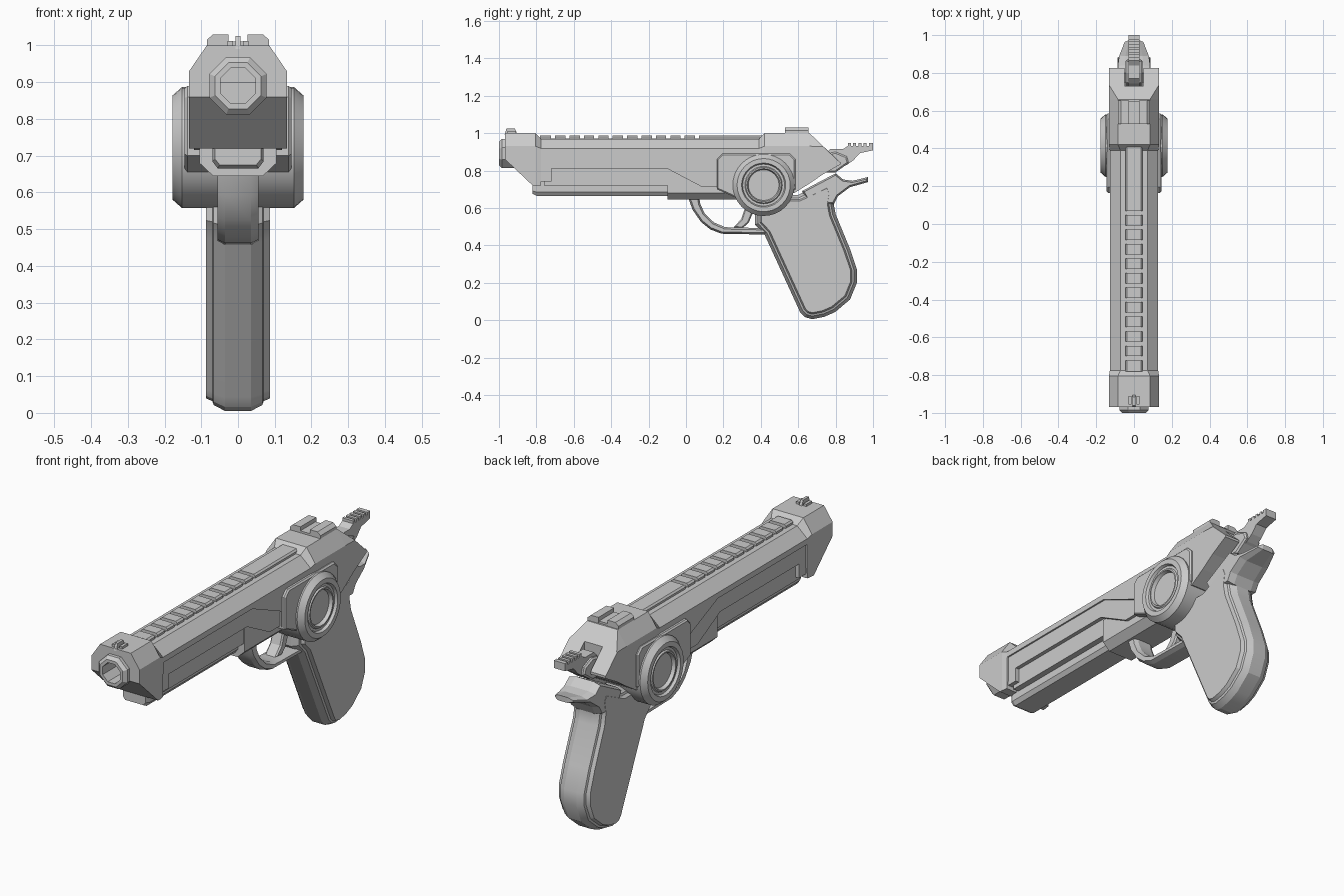
import bpy, bmesh, math
from mathutils import Vector

if "Cube" in bpy.data.objects:
    bpy.data.objects.remove(bpy.data.objects["Cube"])


def finish(name, rings, smooth=None):
    """Skin a list of equal-length point rings and cap both ends."""
    bm = bmesh.new()
    rv = [[bm.verts.new(p) for p in r] for r in rings]
    n = len(rv[0])
    for a, b in zip(rv, rv[1:]):
        for i in range(n):
            j = (i + 1) % n
            bm.faces.new((a[i], a[j], b[j], b[i]))
    bm.faces.new(rv[0])
    bm.faces.new(rv[-1])
    bmesh.ops.recalc_face_normals(bm, faces=bm.faces)
    me = bpy.data.meshes.new(name)
    bm.to_mesh(me)
    bm.free()
    ob = bpy.data.objects.new(name, me)
    bpy.context.collection.objects.link(ob)
    if smooth:
        bpy.ops.object.select_all(action='DESELECT')
        ob.select_set(True)
        bpy.context.view_layer.objects.active = ob
        bpy.ops.object.shade_smooth_by_angle(angle=math.radians(smooth))
    return ob


def inset(poly, d):
    """Offset a 2D outline inward."""
    n = len(poly)
    pts = [Vector(p) for p in poly]
    area = sum(pts[i].cross(pts[(i + 1) % n]) for i in range(n))
    s = 1 if area > 0 else -1
    out = []
    for i, p in enumerate(pts):
        e1 = (p - pts[i - 1]).normalized()
        e2 = (pts[(i + 1) % n] - p).normalized()
        n1, n2 = Vector((-e1.y, e1.x)) * s, Vector((-e2.y, e2.x)) * s
        m = (n1 + n2).normalized()
        out.append(p + m * (d / max(m.dot(n1), 0.6)))
    return out


def side_profile(name, poly, layers, taper=None, smooth=None):
    """Side outline (y, z) widened through (half width, inset) layers, both sides."""
    full = [(-x, d) for x, d in reversed(layers)] + list(layers)
    k = taper or (lambda y: 1)
    return finish(name, [[(x * k(p[0]), p[0], p[1]) for p in inset(poly, d)]
                         for x, d in full], smooth)


def loft(name, sections):
    """Sections along y: y plus right-half (x, z) points from bottom to top."""
    return finish(name, [[(x, y, z) for x, z in half] + [(-x, y, z) for x, z in reversed(half)]
                         for y, half in sections])


def lathe(name, profile, centre, axis, n, smooth=None, phase=0.0):
    rings = []
    for a, r in profile:
        ring = []
        for i in range(n):
            t = 2 * math.pi * (i + phase) / n
            u, v = r * math.cos(t), r * math.sin(t)
            off = (a, u, v) if axis == 'X' else (u, a, v)
            ring.append(Vector(centre) + Vector(off))
        rings.append(ring)
    return finish(name, rings, smooth)


def box(name, x0, x1, y0, y1, z0, z1):
    return finish(name, [[(x0, y, z0), (x1, y, z0), (x1, y, z1), (x0, y, z1)] for y in (y0, y1)])


def cut(ob, cutter):
    m = ob.modifiers.new("cut", 'BOOLEAN')
    m.operation, m.object, m.solver = 'DIFFERENCE', cutter, 'EXACT'
    cutter.hide_render = True
    cutter.hide_set(True)


# Slide: y, bottom z, half width, shoulder z, top half width, top z
rows = [(-.968, .86, .133, .93, .085, 1.0), (-.82, .72, .133, .93, .085, 1.0),
        (-.805, .72, .133, .93, .085, 1.0), (-.775, .72, .128, .918, .072, .968),
        (-.772, .89, .128, .918, .072, .968), (-.07, .89, .128, .918, .072, .968),
        (.16, .79, .128, .918, .072, .968), (.162, .71, .128, .918, .072, .968),
        (.39, .70, .128, .918, .072, .968), (.42, .70, .133, .93, .085, 1.0),
        (.58, .68, .133, .93, .085, 1.0), (.66, .73, .133, .93, .085, 1.0),
        (.733, .78, .133, .928, .130, .93), (.825, .832, .133, .842, .130, .844)]
slide = loft("slide", [(y, [(w, b), (w, s), (t, z)]) for y, b, w, s, t, z in rows])
cut(slide, box("hammer_slot_cutter", -.05, .05, .73, .95, .79, 1.1))
bore = lathe("bore_cutter", [(-1.1, .052), (-.75, .052)], (0, 0, .89), 'Y', 8, phase=.5)
cut(slide, bore)

# Barrel muzzle
muzzle = lathe("muzzle", [(-1.0, .068), (-.985, .084), (-.90, .084)], (0, 0, .89), 'Y', 8, phase=.5)
cut(muzzle, bore)

# Top rail with evenly spaced slots
box("rail_base", -.04, .04, -.79, .42, .95, .97)
starts = [-.78] + [-.70 + .077 * i for i in range(11)]
for i, y0 in enumerate(starts):
    y1 = starts[i + 1] - .022 if i < 11 else .41
    loft(f"rail_segment_{i}", [(y, [(.046, .955), (.046, .978), (.038, .986)]) for y in (y0, y1)])

# Sights
for s in (-1, 1):
    finish("rear_sight", [[(s * x, y, z) for x, z in
                           ((.026, .99), (.085, .99), (.085, 1.015), (.068, 1.03), (.026, 1.03))]
                          for y in (.53, .655)])
    box("front_sight_wall", s * .013, s * .028, -.955, -.91, .99, 1.012)
box("rear_sight_base", -.03, .03, .53, .65, .99, 1.01)
side_profile("front_sight_post", [(-.97, .99), (-.96, 1.025), (-.915, 1.025), (-.90, .99)], [(.007, 0)])

# Side trim set into the slide, and the recessed core below it
side_profile("side_trim", [(-.78, .90), (-.07, .90), (.17, .80), (.17, .715), (.08, .715),
                           (-.10, .81), (-.72, .81), (-.72, .74), (-.78, .74)], [(.12, 0)])
box("recessed_core", -.1, .1, -.76, .55, .72, .9)

# Dust cover under the barrel, with blunt nose
loft("dust_cover", [(-.82, [(.05, .675), (.062, .69), (.065, .80)]),
                    (-.80, [(.055, .665), (.07, .685), (.07, .80)]),
                    (0, [(.055, .665), (.07, .685), (.07, .80)])])

# Frame block above the trigger
loft("frame_block", [(y, [(.068, .645), (.105, .68), (.105, .80)]) for y in (-.10, .56)])

# Raised mount and round hub on both sides
side_profile("hub_mount", [(.165, .70), (.165, .86), (.195, .89), (.555, .89), (.585, .86),
                           (.585, .70), (.50, .64), (.30, .64)], [(.138, 0), (.145, .007)])
hub = [(.152, .165), (.178, .142), (.178, .118), (.165, .112), (.165, .10), (.172, .095),
       (.172, .088), (.155, .082)]
lathe("hub", [(-x, r) for x, r in reversed(hub)] + hub, (0, .415, .722), 'X', 32, smooth=25)

# Grip with stepped edges
grip = [(.37, .51), (.42, .457), (.61, .043), (.636, .016), (.674, .005), (.74, .018), (.797, .043),
        (.877, .11), (.914, .20), (.914, .27), (.877, .38), (.80, .567), (.79, .62),
        (.80, .68), (.77, .75), (.60, .67), (.37, .67)]
side_profile("grip", grip, [(.035, 0), (.066, .016), (.070, .026), (.087, .034)], smooth=25)

# Swept tail above the grip
side_profile("grip_tail", [(.66, .62), (.79, .62), (.813, .663), (.877, .711), (.973, .738), (.973, .765),
                           (.89, .745), (.84, .752), (.80, .785), (.62, .69)],
             [(.05, 0), (.086, .009)], taper=lambda y: 1 - max(0, y - .87) * 4.5)

# Trigger guard and trigger
side_profile("trigger_guard", [(.01, .66), (.035, .59), (.08, .525), (.13, .485), (.19, .462), (.45, .457),
                               (.45, .492), (.27, .495), (.21, .497), (.15, .522), (.10, .57),
                               (.077, .62), (.07, .66)], [(.035, 0), (.056, .010)], smooth=25)
side_profile("trigger", [(.305, .66), (.315, .60), (.295, .54), (.255, .497), (.30, .49), (.335, .52),
                         (.36, .58), (.37, .66)], [(.025, 0), (.032, .007)])

# Hammer with ridged spur
side_profile("hammer", [(.70, .80), (.745, .89), (.77, .915), (.84, .915), (.866, .932), (1.0, .932),
                        (1.0, .908), (.93, .893), (.895, .855), (.86, .83), (.80, .80)], [(.030, 0)])
side_profile("hammer_base", [(.70, .79), (.75, .89), (.80, .90), (.86, .875), (.87, .84), (.80, .79)],
             [(.038, 0), (.045, .008)])
for i in range(5):
    y = .866 + .028 * i
    box(f"spur_ridge_{i}", -.03, .03, y, y + .016 if i < 4 else 1.0, .925, .946)
